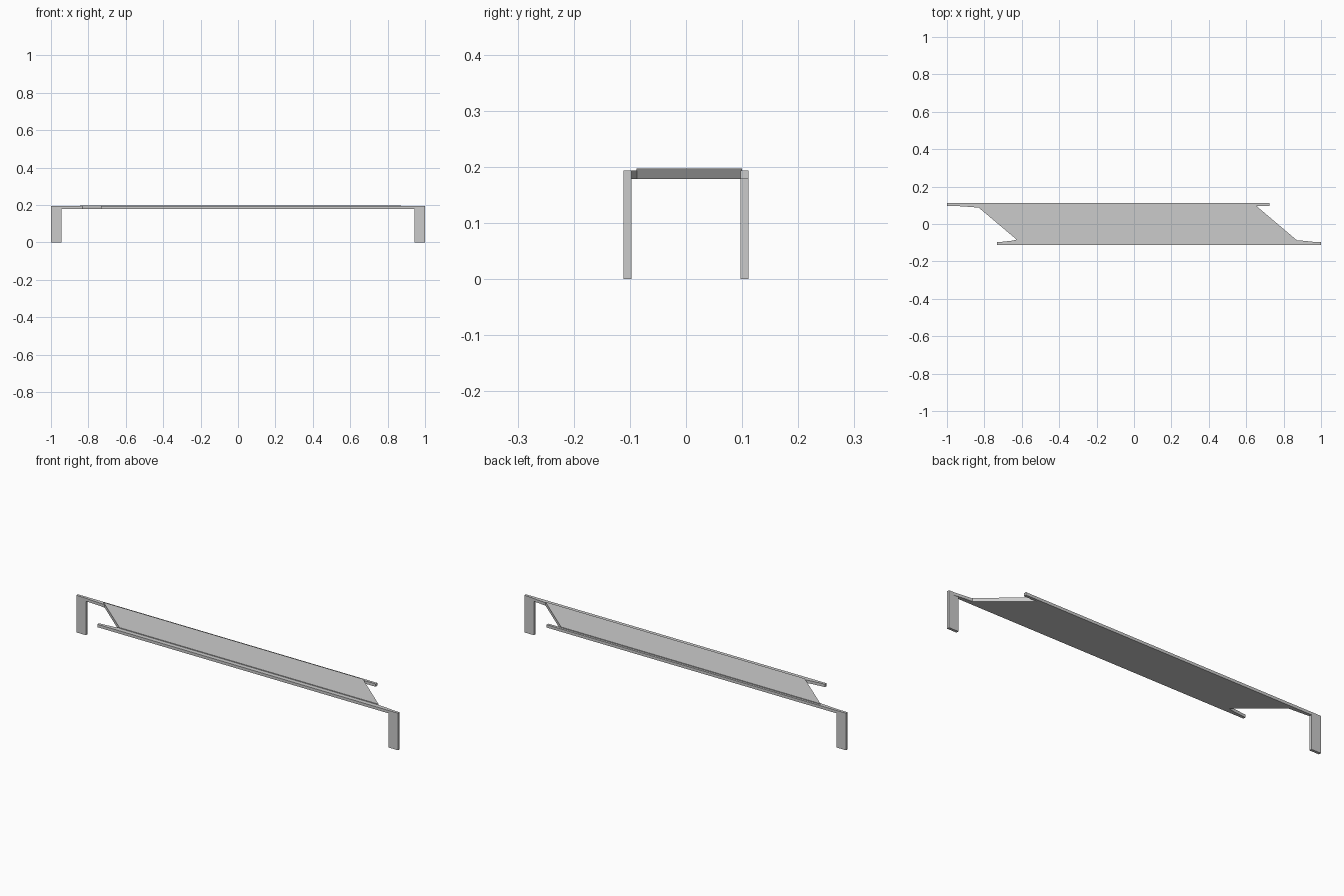
import bpy, bmesh

if "Cube" in bpy.data.objects:
    bpy.data.objects.remove(bpy.data.objects["Cube"])


def prism(name, outline, z0, z1):
    """Extrude a flat xy outline between two heights."""
    bm = bmesh.new()
    face = bm.faces.new([bm.verts.new((x, y, z0)) for x, y in outline])
    ext = bmesh.ops.extrude_face_region(bm, geom=[face])
    top = [v for v in ext["geom"] if isinstance(v, bmesh.types.BMVert)]
    bmesh.ops.translate(bm, verts=top, vec=(0, 0, z1 - z0))
    bmesh.ops.recalc_face_normals(bm, faces=bm.faces)
    me = bpy.data.meshes.new(name)
    bm.to_mesh(me)
    bm.free()
    ob = bpy.data.objects.new(name, me)
    bpy.context.collection.objects.link(ob)
    return ob


def box(name, x0, x1, y0, y1, z0, z1):
    return prism(name, [(x0, y0), (x1, y0), (x1, y1), (x0, y1)], z0, z1)


BOTTOM, RAIL_TOP, DECK_TOP = 0.178, 0.193, 0.197
OUT, IN = 0.111, 0.097

# Long side rails, offset from one another, each with one leg at its outer end
for name, s, short in (("front", 1, 0.733), ("back", -1, 0.725)):
    xs = sorted((-s * short, s * 1.0))
    ys = sorted((-s * OUT, -s * IN))
    box(name + "_rail", *xs, *ys, BOTTOM, RAIL_TOP)
    lx = sorted((s * 0.945, s * 1.0))
    box(name + "_leg", *lx, *ys, 0, BOTTOM)

# Slanted deck panel
prism("deck", [(-0.622, -0.088), (0.872, -0.088), (0.65, 0.1), (-0.845, 0.1)],
      BOTTOM, DECK_TOP)

# Lower edge strips, tapering into the rails
prism("front_edge_strip",
      [(-0.73, -0.098), (0.98, -0.098), (0.92, -0.091), (0.872, -0.087),
       (-0.622, -0.082), (-0.65, -0.089)], BOTTOM, RAIL_TOP)
prism("back_edge_strip",
      [(0.725, 0.098), (-0.98, 0.098), (-0.9, 0.093), (-0.834, 0.088),
       (0.664, 0.088), (0.652, 0.097)], BOTTOM, RAIL_TOP)
